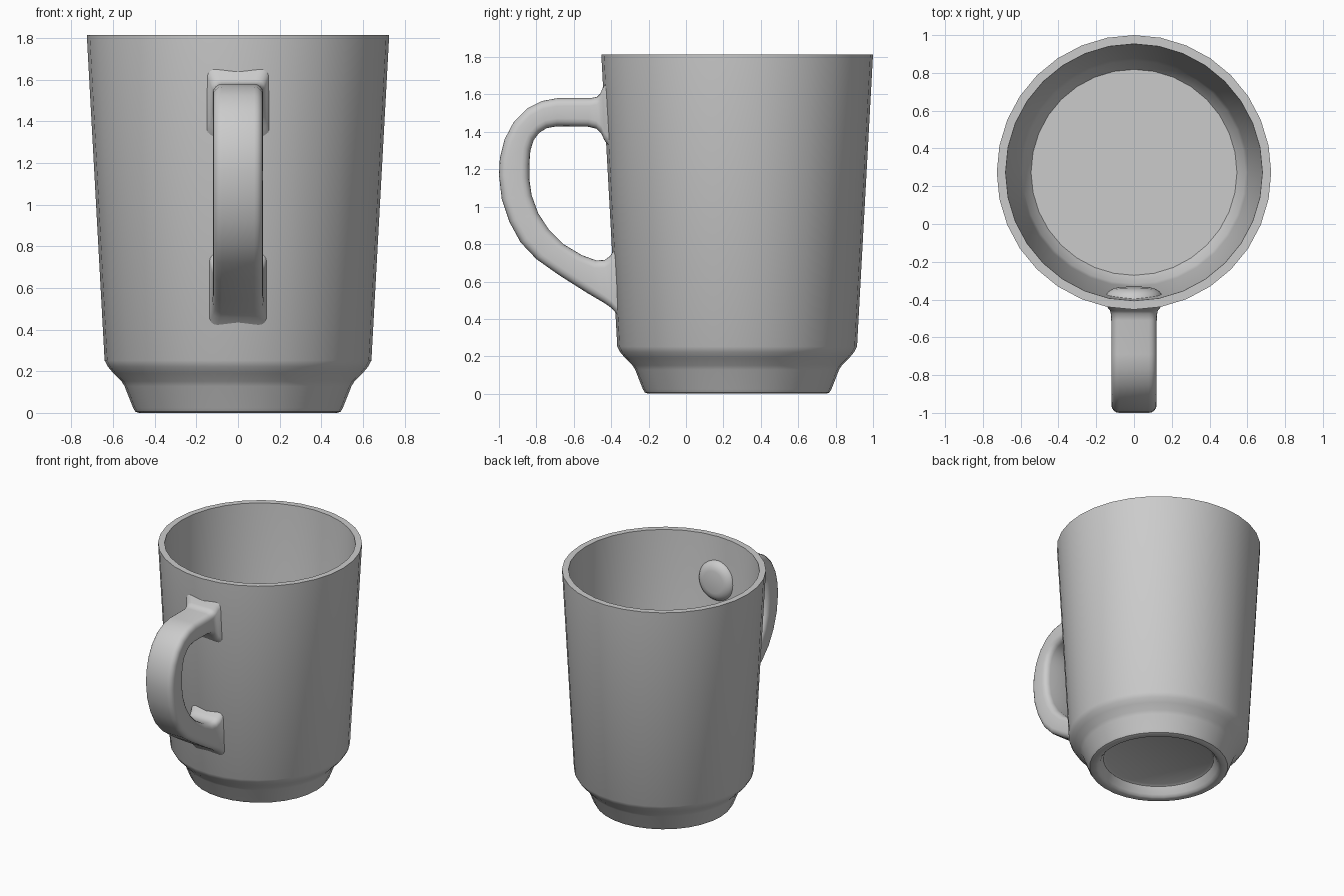
import bpy, bmesh, math
from mathutils import Matrix

if "Cube" in bpy.data.objects:
    bpy.data.objects.remove(bpy.data.objects["Cube"])

CY = 0.2735   # body axis in y


def finish(bm, name, matrix=Matrix(), angle=30):
    bmesh.ops.recalc_face_normals(bm, faces=bm.faces)
    me = bpy.data.meshes.new(name)
    bm.to_mesh(me)
    bm.free()
    ob = bpy.data.objects.new(name, me)
    bpy.context.collection.objects.link(ob)
    ob.matrix_world = matrix
    bpy.ops.object.select_all(action='DESELECT')
    ob.select_set(True)
    bpy.context.view_layer.objects.active = ob
    bpy.ops.object.shade_smooth_by_angle(angle=math.radians(angle))
    return ob


def bridge(bm, a, b):
    # join two rings of vertices; a ring of one vertex is a pole
    n = max(len(a), len(b))
    for i in range(n):
        j = (i + 1) % n
        if len(a) == 1:
            bm.faces.new((a[0], b[i], b[j]))
        elif len(b) == 1:
            bm.faces.new((a[i], a[j], b[0]))
        else:
            bm.faces.new((a[i], a[j], b[j], b[i]))


def lathe(name, profile, sides, matrix, angle=30):
    bm = bmesh.new()
    rings = []
    for r, z in profile:
        n = sides if r > 0 else 1
        rings.append([bm.verts.new((r * math.sin(math.tau * i / n),
                                    r * math.cos(math.tau * i / n), z)) for i in range(n)])
    for a, b in zip(rings, rings[1:]):
        bridge(bm, a, b)
    return finish(bm, name, matrix, angle)


# Cup body: recessed underside, foot, outer wall, rim, inner wall, floor
lathe("cup_body", [
    (0, .08), (.375, .08), (.395, .07), (.422, .02), (.437, .004), (.45, 0),
    (.475, 0), (.493, .006), (.504, .024), (.545, .128), (.56, .152),
    (.60, .192), (.625, .222), (.641, .252),
    (.7265, 1.815), (.68, 1.815), (.604, .34), (.59, .28), (.545, .22), (0, .22),
], 32, Matrix.Translation((0, CY, 0)))

# Shallow round boss on the inner wall behind the handle
lathe("inner_boss", [(.155, -.02), (.15, .012), (.135, .032), (.11, .046), (.085, .052), (0, .053)],
      32, Matrix.Translation((0, -.388, 1.48)) @ Matrix.Rotation(math.radians(-87), 4, 'X'), 50)

# Handle: outer edge (y, z), inner edge (y, z), half width, from top joint to bottom joint
stations = [
    (-.422, 1.665, -.408, 1.32, .150),
    (-.446, 1.635, -.436, 1.355, .138),
    (-.458, 1.605, -.452, 1.39, .127),
    (-.475, 1.588, -.48, 1.417, .122),
    (-.51, 1.58, -.525, 1.428, .12),
    (-.69, 1.58, -.69, 1.43, .12),
    (-.77, 1.565, -.745, 1.42, .12),
    (-.85, 1.525, -.785, 1.395, .12),
    (-.92, 1.455, -.815, 1.355, .12),
    (-.97, 1.36, -.832, 1.30, .12),
    (-.995, 1.26, -.838, 1.22, .12),
    (-1.0, 1.17, -.838, 1.15, .12),
    (-.985, 1.04, -.825, 1.06, .12),
    (-.945, .92, -.79, .965, .12),
    (-.885, .81, -.735, .88, .12),
    (-.80, .72, -.655, .80, .12),
    (-.68, .635, -.555, .74, .12),
    (-.53, .54, -.48, .713, .12),
    (-.435, .484, -.435, .715, .123),
    (-.398, .458, -.408, .735, .130),
    (-.365, .42, -.375, .78, .138),
]
bm = bmesh.new()
rings = []
for oy, oz, iy, iz, w in stations:
    depth = math.hypot(oy - iy, oz - iz)
    rad = .042
    ring = []
    for k, (sx, sd) in enumerate([(1, 1), (-1, 1), (-1, -1), (1, -1)]):
        for s in range(5):
            a = math.radians(90 * k + 22.5 * s)
            x = sx * (w - rad) + rad * math.cos(a)
            t = (sd * (depth / 2 - rad) + rad * math.sin(a)) / depth + .5
            ring.append(bm.verts.new((x, iy + (oy - iy) * t, iz + (oz - iz) * t)))
    rings.append(ring)
for a, b in zip(rings, rings[1:]):
    bridge(bm, a, b)
bm.faces.new(rings[0])
bm.faces.new(rings[-1])
finish(bm, "handle", angle=40)
